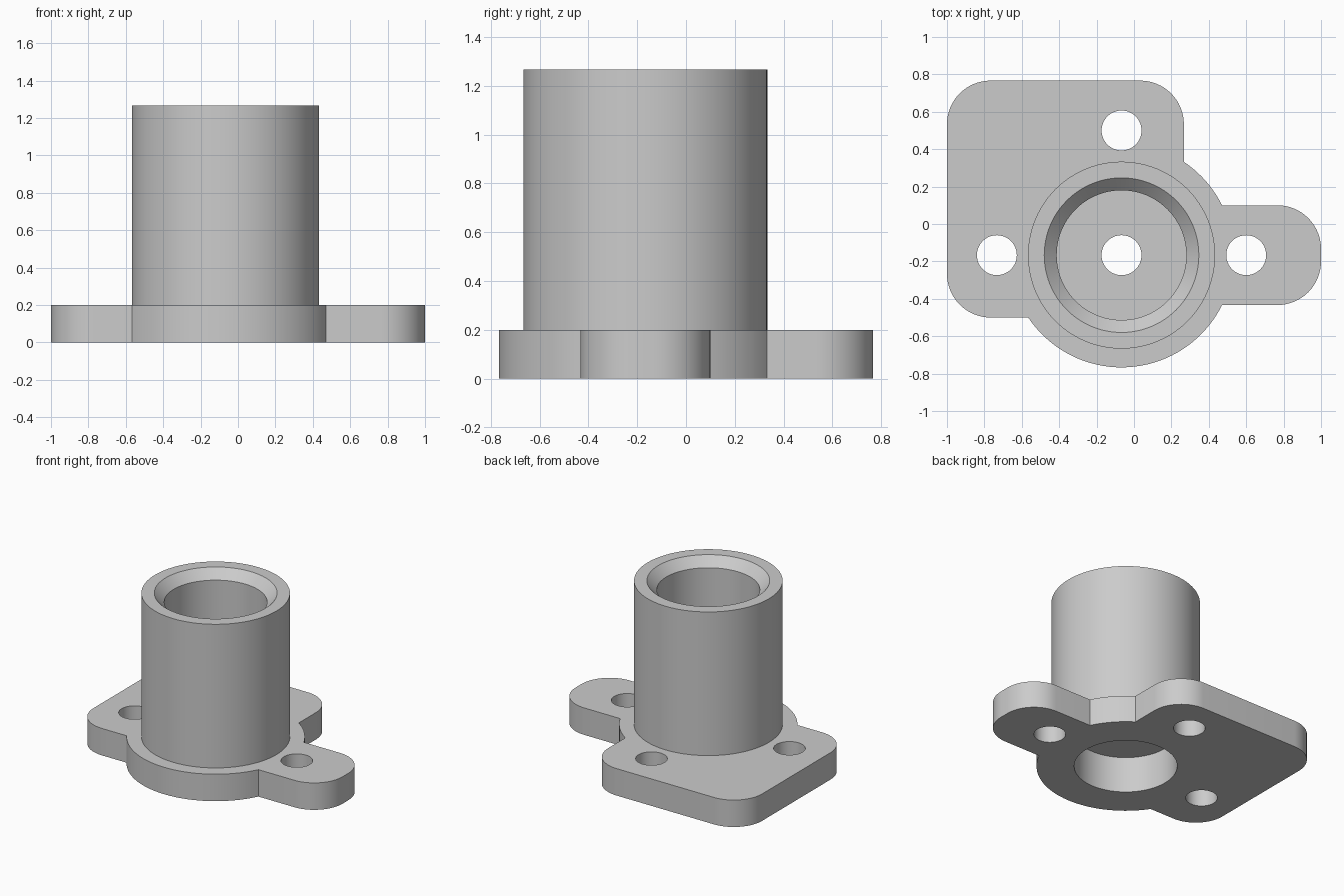
import bpy, bmesh
from math import radians, degrees, sin, cos, asin, acos, tau
from mathutils import Vector

cube = bpy.data.objects.get("Cube")
if cube:
    bpy.data.objects.remove(cube)

U = 1 / 15                                # model unit
CENTRE = Vector((-U, -2.5 * U))           # tube axis
FLANGE_R, CORNER_R, BOLT_R, BORE_R = 9 * U, 3.5 * U, 1.6 * U, 5.2 * U
PLATE_H, TOTAL_H = 3 * U, 19 * U

grey = bpy.data.materials.new("light grey")
grey.use_nodes = True
grey.diffuse_color = (0.6, 0.6, 0.6, 1)
grey.node_tree.nodes["Principled BSDF"].inputs["Base Color"].default_value = grey.diffuse_color


def finish(name, bm):
    bmesh.ops.recalc_face_normals(bm, faces=bm.faces)
    mesh = bpy.data.meshes.new(name)
    bm.to_mesh(mesh)
    bm.free()
    mesh.materials.append(grey)
    obj = bpy.data.objects.new(name, mesh)
    bpy.context.collection.objects.link(obj)
    return obj


def arc(x, y, r, start, end, steps):
    """Points of an arc whose centre is given in units from the tube axis."""
    angles = [radians(start + (end - start) * i / steps) for i in range(steps + 1)]
    return [CENTRE + Vector((x * U + r * cos(a), y * U + r * sin(a))) for a in angles]


def prism(name, outline, z0, z1):
    bm = bmesh.new()
    face = bm.faces.new([bm.verts.new((p.x, p.y, z0)) for p in outline])
    top = bmesh.ops.extrude_face_region(bm, geom=[face])["geom"]
    bmesh.ops.translate(bm, vec=(0, 0, z1 - z0),
                        verts=[v for v in top if isinstance(v, bmesh.types.BMVert)])
    if not any(face.is_valid and len(f.verts) > 4 and f.calc_center_median().z < z0 + 1e-5
               for f in bm.faces):
        bm.faces.new([v for v in bm.verts if abs(v.co.z - z0) < 1e-5])
    return finish(name, bm)


def disc(name, x, y, r, z0, z1, steps=64):
    return prism(name, arc(x, y, r, 0, 360, steps)[:-1], z0, z1)


def lathe(name, profile, steps=96):
    """Solid of revolution; the profile starts and ends on the axis."""
    bm = bmesh.new()
    verts = [bm.verts.new((r, 0, z)) for r, z in profile]
    edges = [bm.edges.new(pair) for pair in zip(verts, verts[1:])]
    bmesh.ops.spin(bm, geom=verts + edges, cent=(0, 0, 0), axis=(0, 0, 1),
                   angle=tau, steps=steps, use_duplicate=False)
    bmesh.ops.remove_doubles(bm, verts=bm.verts, dist=1e-5)
    bmesh.ops.translate(bm, verts=bm.verts, vec=CENTRE.to_3d())
    return finish(name, bm)


def combine(target, other, operation):
    mod = target.modifiers.new(operation.lower(), "BOOLEAN")
    mod.operation, mod.solver, mod.object = operation, "EXACT", other
    bpy.context.view_layer.objects.active = target
    bpy.ops.object.modifier_apply(modifier=mod.name)
    bpy.data.objects.remove(other)


# Plate outline: round flange, square mounting corner and side arm
arm_angle = degrees(asin(4 * U / FLANGE_R))
notch_angle = degrees(acos(5 * U / FLANGE_R))
low_angle = 180 + degrees(asin(5 * U / FLANGE_R))
outline = (arc(0, 0, FLANGE_R, arm_angle, notch_angle, 10)
           + arc(1.5, 10.5, CORNER_R, 0, 90, 16)
           + arc(-10.5, 10.5, CORNER_R, 90, 180, 16)
           + arc(-10.5, -1.5, CORNER_R, 180, 270, 16)
           + arc(0, 0, FLANGE_R, low_angle, 360 - arm_angle, 36)
           + arc(12.5, -0.5, CORNER_R, -90, 0, 16)
           + arc(12.5, 0.5, CORNER_R, 0, 90, 16))
body = prism("flanged_socket", outline, 0, PLATE_H)

# Upright tube
combine(body, disc("tube", 0, 0, 7.5 * U, PLATE_H / 2, TOTAL_H, 96), "UNION")

# Stepped bore with a thin pierced web inside and a chamfered mouth
bore = [(0, -U), (BORE_R, -U), (BORE_R, 4 * U), (BOLT_R, 4 * U), (BOLT_R, 5 * U),
        (BORE_R, 5 * U), (BORE_R, TOTAL_H - U), (BORE_R + 2 * U, TOTAL_H + U),
        (0, TOTAL_H + U)]
combine(body, lathe("bore_cutter", bore), "DIFFERENCE")

# Bolt holes
for x, y in ((-10, 0), (0, 10), (10, 0)):
    combine(body, disc("bolt_cutter", x, y, BOLT_R, -U, PLATE_H + U, 48), "DIFFERENCE")

bpy.ops.object.select_all(action="DESELECT")
body.select_set(True)
bpy.context.view_layer.objects.active = body
bpy.ops.object.shade_smooth_by_angle(angle=radians(20))
